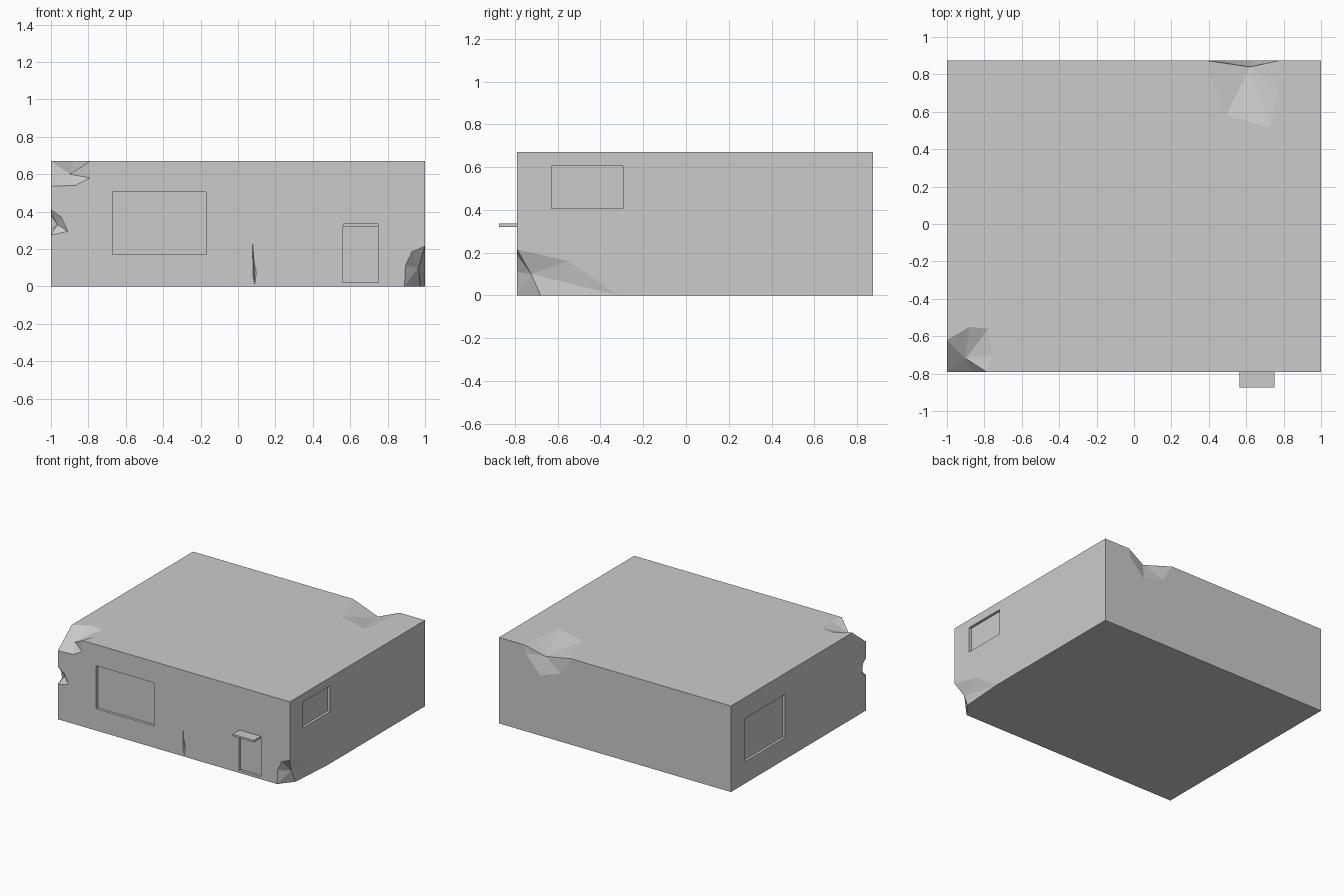
import bpy, bmesh
from mathutils import Vector

if "Cube" in bpy.data.objects:
    bpy.data.objects.remove(bpy.data.objects["Cube"])

X0, X1, Y0, Y1, H = -1.0, 1.0, -0.79, 0.875, 0.67


def make(name, bm):
    bmesh.ops.recalc_face_normals(bm, faces=bm.faces)
    me = bpy.data.meshes.new(name)
    bm.to_mesh(me)
    bm.free()
    ob = bpy.data.objects.new(name, me)
    bpy.context.collection.objects.link(ob)
    return ob


def box(name, x0, x1, y0, y1, z0, z1):
    bm = bmesh.new()
    bmesh.ops.create_cube(bm, size=1)
    for v in bm.verts:
        v.co = Vector((x0 if v.co.x < 0 else x1,
                       y0 if v.co.y < 0 else y1,
                       z0 if v.co.z < 0 else z1))
    return make(name, bm)


def chip(name, apex, ring, outer):
    """Closed cutter: ring on the wall, joined to an inner apex and an outside point."""
    bm = bmesh.new()
    r = [bm.verts.new(p) for p in ring]
    for tip in (apex, outer):
        t = bm.verts.new(tip)
        for i in range(len(r)):
            bm.faces.new((r[i - 1], r[i], t))
    return make(name, bm)


def cut(target, cutter):
    cutter.hide_render = True
    mod = target.modifiers.new(cutter.name, 'BOOLEAN')
    mod.operation = 'DIFFERENCE'
    mod.solver = 'EXACT'
    mod.object = cutter
    bpy.context.view_layer.objects.active = target
    bpy.ops.object.modifier_apply(modifier=mod.name)
    bpy.data.objects.remove(cutter)


# Main block of the building
body = box("building_body", X0, X1, Y0, Y1, 0, H)

# Shallow recesses for windows and door
D = 0.02
cut(body, box("front_window", -0.67, -0.17, Y0 - 0.1, Y0 + D, 0.17, 0.505))
cut(body, box("left_window", X0 - 0.1, X0 + D, 0.21, 0.70, 0.17, 0.505))
cut(body, box("right_window", X1 - D, X1 + 0.1, -0.63, -0.295, 0.405, 0.605))
cut(body, box("door", 0.56, 0.75, Y0 - 0.1, Y0 + D, 0.02, 0.32))

# Broken top corner, front left
cut(body, chip("corner_chip", (-0.9, -0.72, 0.6), [
    (X0, Y0, 0.535), (-0.87, Y0, 0.54), (-0.79, Y0, 0.58), (-0.79, Y0, H),
    (-0.76, -0.7, H), (-0.78, -0.56, H), (-0.88, -0.55, H), (X0, -0.62, H)],
    (-1.3, -1.1, 0.97)))

# Notch in the front left edge
cut(body, chip("edge_notch", (-0.965, -0.755, 0.33), [
    (X0, Y0, 0.41), (-0.945, Y0, 0.37), (-0.91, Y0, 0.295), (-0.97, Y0, 0.28),
    (X0, Y0, 0.275), (X0, -0.74, 0.30), (X0, -0.75, 0.38)],
    (-1.2, -1.0, 0.34)))

# Worn foot of the front right corner
cut(body, chip("foot_chip", (0.965, -0.725, 0.1), [
    (X1, Y0, 0.215), (0.93, Y0, 0.185), (0.895, Y0, 0.11), (0.89, Y0, 0),
    (0.975, -0.68, 0), (X1, -0.32, 0), (X1, -0.55, 0.16)],
    (1.3, -1.1, -0.3)))

# Dent in the back roof edge
cut(body, chip("roof_dent", (0.62, 0.84, 0.61), [
    (0.38, Y1, H), (0.49, 0.58, H), (0.73, 0.515, H), (0.77, 0.72, H),
    (0.78, Y1, H), (0.77, Y1, 0.61), (0.645, Y1, 0.47), (0.465, Y1, 0.53)],
    (0.6, 1.2, 1.0)))

# Thin crack in the front wall
cut(body, chip("wall_crack", (0.087, Y0 + 0.02, 0.07), [
    (0.077, Y0, 0.25), (0.086, Y0, 0.13), (0.098, Y0, 0.075),
    (0.09, Y0, 0.01), (0.081, Y0, 0.05), (0.079, Y0, 0.14)],
    (0.087, -1.0, 0.1)))

# Canopy over the door
box("door_canopy", 0.565, 0.75, -0.875, Y0, 0.32, 0.335)
